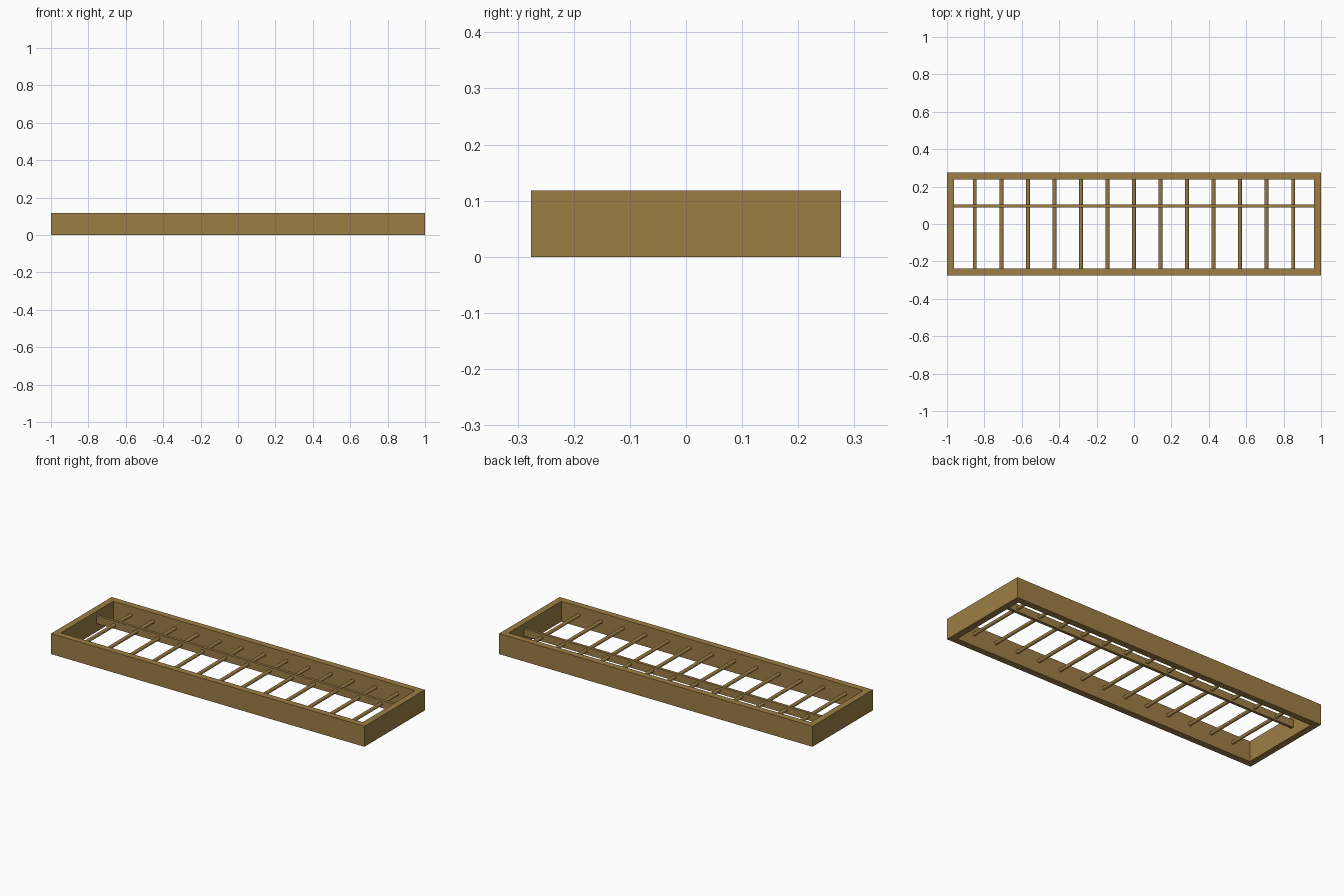
import bpy
import bmesh
import math

if "Cube" in bpy.data.objects:
    bpy.data.objects.remove(bpy.data.objects["Cube"])

wood = bpy.data.materials.new("wood_brown")
wood.diffuse_color = (0.34, 0.21, 0.06, 1)
wood.use_nodes = True
wood.node_tree.nodes["Principled BSDF"].inputs["Base Color"].default_value = wood.diffuse_color

L, W, H, T = 1.0, 0.276, 0.118, 0.037   # half length, half width, height, wall


def finish(name, bm):
    bmesh.ops.recalc_face_normals(bm, faces=bm.faces)
    mesh = bpy.data.meshes.new(name)
    bm.to_mesh(mesh)
    bm.free()
    mesh.materials.append(wood)
    obj = bpy.data.objects.new(name, mesh)
    bpy.context.collection.objects.link(obj)
    return obj


# Outer frame: rectangular ring extruded upwards
bm = bmesh.new()
corners = [(-1, -1), (1, -1), (1, 1), (-1, 1)]
outer = [bm.verts.new((sx * L, sy * W, 0)) for sx, sy in corners]
inner = [bm.verts.new((sx * (L - T), sy * (W - T), 0)) for sx, sy in corners]
ring = [bm.faces.new((outer[i], outer[(i + 1) % 4], inner[(i + 1) % 4], inner[i]))
        for i in range(4)]
top = bmesh.ops.extrude_face_region(bm, geom=ring, use_keep_orig=True)["geom"]
bmesh.ops.translate(bm, vec=(0, 0, H),
                    verts=[v for v in top if isinstance(v, bmesh.types.BMVert)])
finish("outer_frame", bm)

# Long divider rail
bm = bmesh.new()
bmesh.ops.create_cube(bm, size=1)
bmesh.ops.scale(bm, vec=(2 * (L - T), 0.016, 0.043), verts=bm.verts)
bmesh.ops.translate(bm, vec=(0, 0.095, 0.069), verts=bm.verts)
finish("divider_rail", bm)

# Round cross rods
for i in range(13):
    bm = bmesh.new()
    bmesh.ops.create_cone(bm, cap_ends=True, segments=12, radius1=0.01,
                          radius2=0.01, depth=2 * (W - T))
    rod = finish(f"cross_rod_{i + 1}", bm)
    rod.rotation_euler.x = math.pi / 2
    rod.location = ((i - 6) * 0.1418, 0, 0.069)
